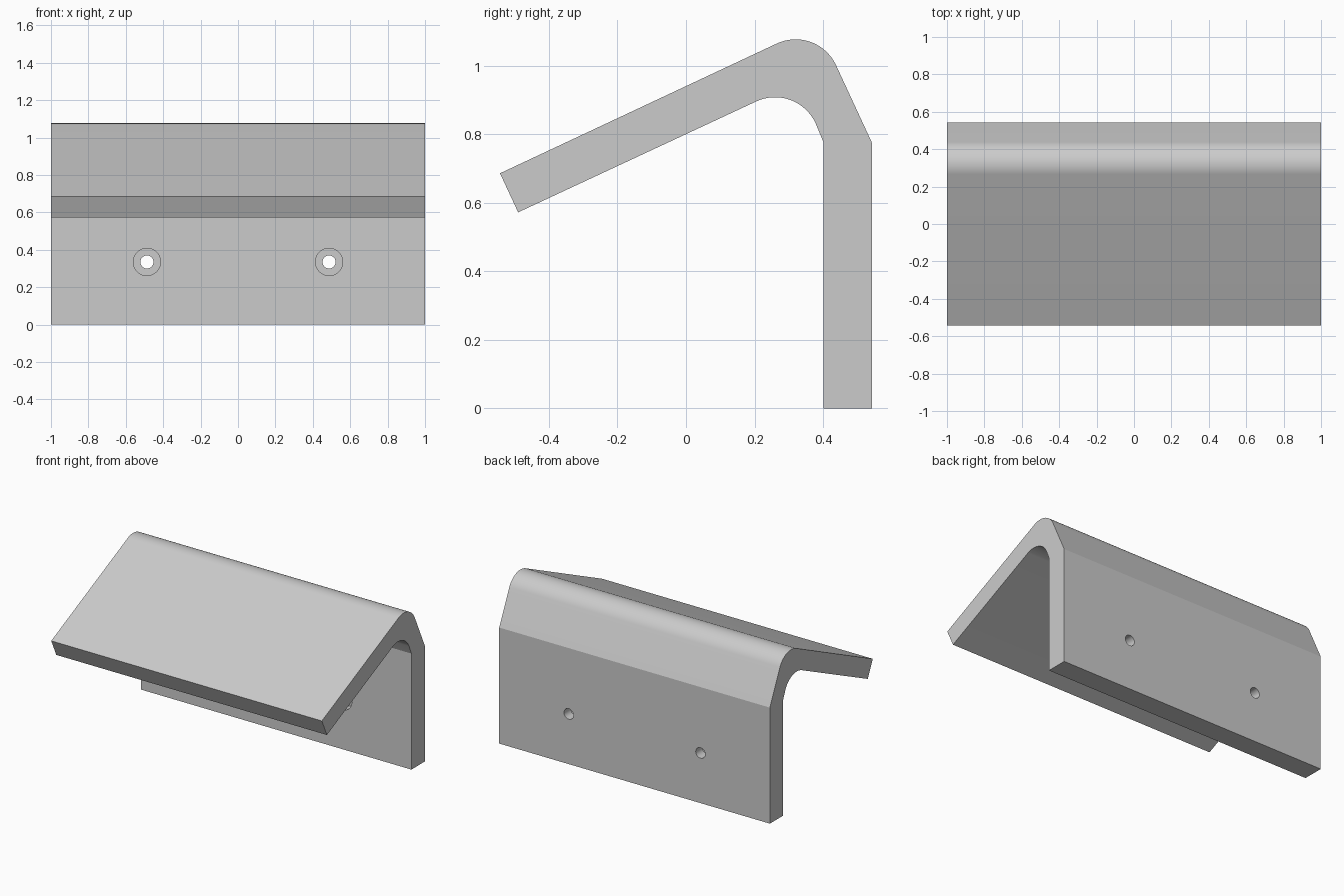
import bpy
import bmesh
import math
from mathutils import Matrix

old = bpy.data.objects.get("Cube")
if old:
    bpy.data.objects.remove(old, do_unlink=True)

# Plain grey material
grey = bpy.data.materials.new("plain grey")
grey.use_nodes = True
colour = (0.6, 0.6, 0.6, 1)
grey.diffuse_color = colour
grey.node_tree.nodes["Principled BSDF"].inputs["Base Color"].default_value = colour

TILT = math.radians(25)
HALF_LENGTH = 1.0
WALL_FRONT, WALL_BACK = 0.402, 0.543


def bend(cy, cz, radius, steps=20):
    """Quarter arc from the wall side round to the sloping plate."""
    angles = [TILT + math.pi / 2 * i / steps for i in range(steps + 1)]
    return [(cy + radius * math.cos(a), cz + radius * math.sin(a)) for a in angles]


def make_object(name, bm):
    bmesh.ops.recalc_face_normals(bm, faces=bm.faces)
    mesh = bpy.data.meshes.new(name)
    bm.to_mesh(mesh)
    bm.free()
    mesh.materials.append(grey)
    obj = bpy.data.objects.new(name, mesh)
    bpy.context.collection.objects.link(obj)
    return obj


# Bent plate: side profile in y and z, extruded along x
profile = [(WALL_BACK, 0), (WALL_BACK, 0.775)]
profile += bend(0.32, 0.947, 0.13)
profile += [(-0.543, 0.686), (-0.49, 0.572)]
profile += reversed(bend(0.26, 0.778, 0.13))
profile += [(WALL_FRONT, 0.775), (WALL_FRONT, 0)]

bm = bmesh.new()
side = bm.faces.new([bm.verts.new((-HALF_LENGTH, y, z)) for y, z in profile])
extruded = bmesh.ops.extrude_face_region(bm, geom=[side])["geom"]
bmesh.ops.translate(bm, vec=(2 * HALF_LENGTH, 0, 0),
                    verts=[v for v in extruded if isinstance(v, bmesh.types.BMVert)])
plate = make_object("bent_plate", bm)


# Screw holes: narrow through hole, wide recess on the front face
def cut_hole(name, x, radius, y_start, y_end):
    bm = bmesh.new()
    place = Matrix.Translation((x, (y_start + y_end) / 2, 0.335)) @ Matrix.Rotation(math.pi / 2, 4, "X")
    bmesh.ops.create_cone(bm, cap_ends=True, segments=40, radius1=radius,
                          radius2=radius, depth=y_end - y_start, matrix=place)
    cutter = make_object(name, bm)
    cutter.hide_render = True
    bpy.context.view_layer.objects.active = plate
    mod = plate.modifiers.new(name, "BOOLEAN")
    mod.operation = "DIFFERENCE"
    mod.solver = "EXACT"
    mod.object = cutter
    bpy.ops.object.modifier_apply(modifier=mod.name)
    bpy.data.objects.remove(cutter, do_unlink=True)


for x in (-0.487, 0.487):
    cut_hole("screw_recess", x, 0.073, WALL_FRONT - 0.1, WALL_FRONT + 0.07)
    cut_hole("screw_hole", x, 0.035, WALL_FRONT - 0.1, WALL_BACK + 0.1)

# Smooth bends with crisp edges
bpy.ops.object.select_all(action="DESELECT")
plate.select_set(True)
bpy.context.view_layer.objects.active = plate
bpy.ops.object.shade_smooth_by_angle(angle=math.radians(20))
